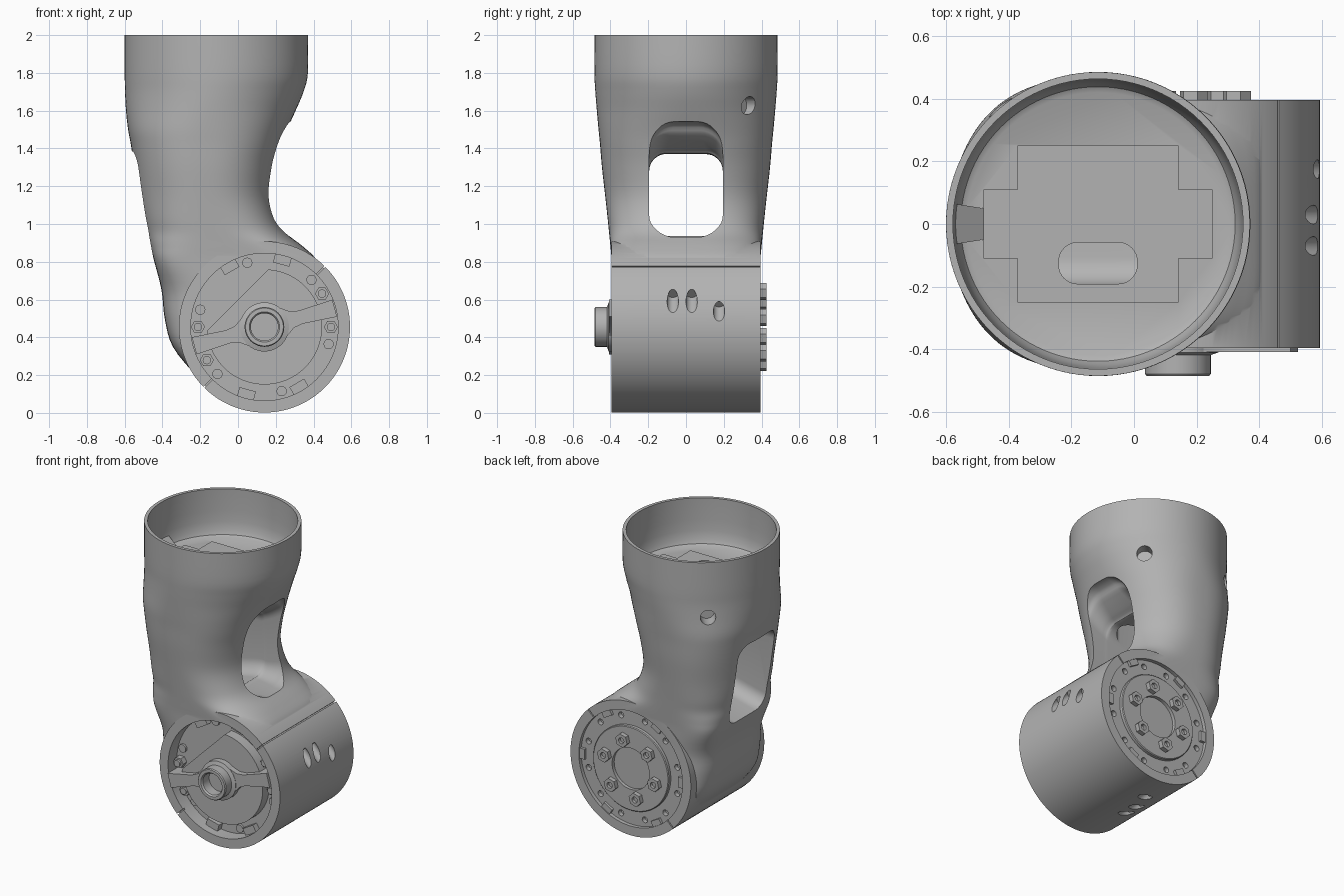
import bpy, bmesh
from math import sin, cos, pi, radians, copysign
from mathutils import Vector

if "Cube" in bpy.data.objects:
    bpy.data.objects.remove(bpy.data.objects["Cube"])

grey = bpy.data.materials.new("satin_grey")
grey.use_nodes = True
colour = (0.45, 0.45, 0.45, 1)
grey.diffuse_color = colour
grey.node_tree.nodes["Principled BSDF"].inputs["Base Color"].default_value = colour

JX, JZ, R = 0.14, 0.455, 0.453     # joint axis and radius
TX = -0.115                        # tube axis


def skin(name, loops):
    """Closed solid through a row of equal loops, capped at both ends."""
    bm = bmesh.new()
    rows = [[bm.verts.new(p) for p in loop] for loop in loops]
    n = len(rows[0])
    for a, b in zip(rows, rows[1:]):
        for i in range(n):
            j = (i + 1) % n
            bm.faces.new((a[i], a[j], b[j], b[i]))
    bm.faces.new(rows[0])
    bm.faces.new(rows[-1])
    bmesh.ops.recalc_face_normals(bm, faces=bm.faces)
    mesh = bpy.data.meshes.new(name)
    bm.to_mesh(mesh)
    bm.free()
    mesh.materials.append(grey)
    ob = bpy.data.objects.new(name, mesh)
    bpy.context.collection.objects.link(ob)
    return ob


def circle(r, n=64):
    return [(r * cos(2 * pi * i / n), r * sin(2 * pi * i / n)) for i in range(n)]


def joint_prism(name, pts, y0, y1):
    """Outline in the joint's face plane, run along the joint axis."""
    return skin(name, [[(JX + u, y, JZ + v) for u, v in pts] for y in (y0, y1)])


def joint_lathe(name, profile, n=64):
    return skin(name, [[(JX + u, y, JZ + v) for u, v in circle(r, n)] for r, y in profile])


def polar(pts, angle, radius):
    """Move an outline out to a radius and turn it round the joint axis."""
    a = radians(angle)
    return [((u + radius) * cos(a) - v * sin(a), (u + radius) * sin(a) + v * cos(a)) for u, v in pts]


def box(w, h):
    return [(-w, -h), (w, -h), (w, h), (-w, h)]


def rod(name, centre, direction, r, length, n=24):
    turn = Vector(direction).to_track_quat('Z', 'Y').to_matrix()
    c = Vector(centre)
    return skin(name, [[c + turn @ Vector((u, v, s * length / 2)) for u, v in circle(r, n)] for s in (-1, 1)])


def combine(target, tool, operation='DIFFERENCE'):
    mod = target.modifiers.new("cut", 'BOOLEAN')
    mod.operation, mod.object, mod.solver = operation, tool, 'EXACT'
    graph = bpy.context.evaluated_depsgraph_get()
    mesh = bpy.data.meshes.new_from_object(target.evaluated_get(graph))
    target.modifiers.clear()
    target.data = mesh
    bpy.data.objects.remove(tool)


def smooth_rows(rows, steps=4):
    """Fill in rows of numbers along a smooth curve."""
    keys = [Vector(r) for r in [rows[0]] + rows + [rows[-1]]]
    out = []
    for p, q, r, s in zip(keys, keys[1:], keys[2:], keys[3:]):
        for i in range(steps):
            t = i / steps
            out.append(q + (r - p) * (t / 2) + (2 * p - 5 * q + 4 * r - s) * (t * t / 2)
                       + (3 * q - p - 3 * r + s) * (t ** 3 / 2))
    return out + [keys[-1]]


# Body: height, left, right, half depth, squareness
sections = [
    (2.0, -.6, .37, .485, 2), (1.8, -.6, .37, .485, 2), (1.7, -.598, .347, .48, 2),
    (1.6, -.593, .305, .472, 2.1), (1.5, -.582, .26, .463, 2.3), (1.42, -.567, .231, .455, 2.4),
    (1.3, -.55, .2, .445, 2.4), (1.15, -.53, .185, .428, 2.4), (1.03, -.505, .207, .415, 2.7),
    (.95, -.486, .257, .407, 3), (.88, -.465, .345, .4, 4), (.8, -.443, .42, .393, 5),
    (.65, -.405, .45, .388, 4), (.5, -.388, .3, .38, 4), (.35, -.345, .1, .37, 4),
    (.2, -.225, 0, .355, 4), (.14, -.165, -.05, .34, 4)]
loops = []
for z, left, right, depth, power in smooth_rows(sections):
    mid, half = (left + right) / 2, (right - left) / 2
    loops.append([(mid + half * copysign(abs(u) ** (2 / power), u),
                   depth * copysign(abs(v) ** (2 / power), v), z) for u, v in circle(1, 96)])
body = skin("elbow_body", loops)
combine(body, joint_lathe("barrel", [(R, -.395), (R, .395)], 128), 'UNION')

# Open top bore with a rounded floor
FLOOR = 1.69
bore = [(.42, 0), (.438, .01), (.45, .035), (.458, .09), (.463, .16), (.463, .4)]
combine(body, skin("bore", [[(TX + u, v, FLOOR + h) for u, v in circle(r, 96)] for r, h in bore]))

# Cross-shaped floor plate and wall key
a, b, c, d = .257, .25, .365, .11
cross = [(c, -d), (c, d), (a, d), (a, b), (-a, b), (-a, d),
         (-c, d), (-c, -d), (-a, -d), (-a, -b), (a, -b), (a, -d)]
combine(body, skin("floor_plate", [[(TX + u, v, FLOOR + h) for u, v in cross] for h in (-.02, .005)]), 'UNION')
skin("wall_key", [[(-.48, s * .05, FLOOR), (-.575, s * .065, FLOOR), (-.575, s * .065, FLOOR + .07)] for s in (-1, 1)])


def rounded(w, h, r, n=8):
    pts = []
    for k, (sx, sy) in enumerate([(1, 1), (-1, 1), (-1, -1), (1, -1)]):
        for i in range(n + 1):
            t = (k + i / n) * pi / 2
            pts.append((sx * (w - r) + r * cos(t), sy * (h - r) + r * sin(t)))
    return pts


# Window through the neck, flaring upward on one side
loops = []
for x, low, high in smooth_rows([(-.7, .76, 1.39), (-.4, .83, 1.38), (0, .93, 1.37), (.07, .93, 1.39),
                                 (.13, .93, 1.43), (.19, .93, 1.48), (.26, .93, 1.54), (.6, .93, 1.57)]):
    outline = rounded(.195, (high - low) / 2, .09 + max(0, high - 1.39) * .3)
    loops.append([(x, u, (low + high) / 2 + v) for u, v in outline])
combine(body, skin("window", loops))

# Cable slot in the floor
combine(body, skin("cable_slot", [[(TX + u, v - .125, z) for u, v in rounded(.125, .066, .06)] for z in (1.3, 1.75)]))

# Recesses in both joint faces
combine(body, joint_lathe("front_recess", [(.39, -.6), (.39, -.3)], 96))
combine(body, joint_lathe("back_recess", [(.39, .6), (.39, .37)], 96))

# Seam between body and clamp cap
for angle in (45, 225):
    for radius, width, y0, y1 in [(.46, .017, -.38, .38), (.43, .05, -.45, -.38), (.43, .05, .38, .45)]:
        combine(body, joint_prism("seam", polar(box(width, .004), angle, radius), y0, y1))

# Cap screw holes, mirrored across the clamp direction
for y, dx, dz in [(-.07, .43, .135), (.03, .43, .135), (.175, .44, .085)]:
    for px, pz in [(dx, dz), (-dz, -dx)]:
        combine(body, rod("cap_hole", (JX + px, y, JZ + pz), (-1, 0, 1), .03, .12))

# Tube screw holes
for angle in (47, 130):
    t = radians(angle)
    combine(body, rod("tube_hole", (TX + .46 * cos(t), .46 * sin(t), 1.627), (cos(t), sin(t), 0), .048, .13))

# Pin holes around the back face
for k in range(12):
    u, v = polar([(0, 0)], 15 + 30 * k, .345)[0]
    combine(body, rod("pin_hole", (JX + u, .37, JZ + v), (0, 1, 0), .02, .06, 16))

# Front face: flat-sided disc, crossbar and hub
disc = [p for p in circle(.305, 96) if p[1] - p[0] < .305]
joint_prism("front_disc", disc, -.29, -.37)
bar = [(-.385, -.047), (-.2, -.036), (-.15, -.045), (-.1, -.08)]
bar += [(-u, v) for u, v in reversed(bar)]
bar += [(u, -v) for u, v in reversed(bar)]
joint_prism("crossbar", polar(bar, 15, 0), -.29, -.408)
joint_lathe("hub", [(.13, -.29), (.13, -.41), (.105, -.418), (.105, -.478), (.1, -.485),
                    (.08, -.485), (.072, -.475), (.072, -.39)])

# Front screws, pins and tabs, repeated half a turn apart
for half in (0, 180):
    for angle in (0, 30):
        spot = polar([(0, 0)], angle + half, .352)[0]
        for name, r, n, y in [("front_screw", .037, 6, -.34), ("front_screw_head", .022, 20, -.355)]:
            joint_prism(name, [(spot[0] + u, spot[1] + v) for u, v in circle(r, n)], -.29, y)
    for angle in (45, 105, 165):
        joint_prism("front_pin", polar(circle(.027, 20), angle + half, .352), -.29, -.315)
    for angle in (75, 120):
        joint_prism("front_tab", polar(box(.025, .045), angle + half, .367), -.29, -.34)

# Back face: raised flange ring, hex bolts and tabs
flange = joint_lathe("back_flange", [(.285, .36), (.285, .39), (.28, .395)], 96)
combine(flange, joint_lathe("flange_dish", [(.14, .372), (.14, .5)]))
for k in range(6):
    angle = 15 + 60 * k
    bolt = joint_prism("back_bolt", polar(circle(.046, 6), angle, .195), .385, .425)
    u, v = polar([(0, 0)], angle, .195)[0]
    combine(bolt, rod("bolt_socket", (JX + u, .425, JZ + v), (0, 1, 0), .02, .04, 16))
    joint_prism("back_tab", polar(box(.02, .035), 60 * k, .372), .36, .388)

# Smooth curved faces, keep hard edges crisp
for ob in bpy.context.scene.objects:
    ob.select_set(ob.type == 'MESH')
bpy.context.view_layer.objects.active = body
bpy.ops.object.shade_smooth_by_angle(angle=radians(32))
